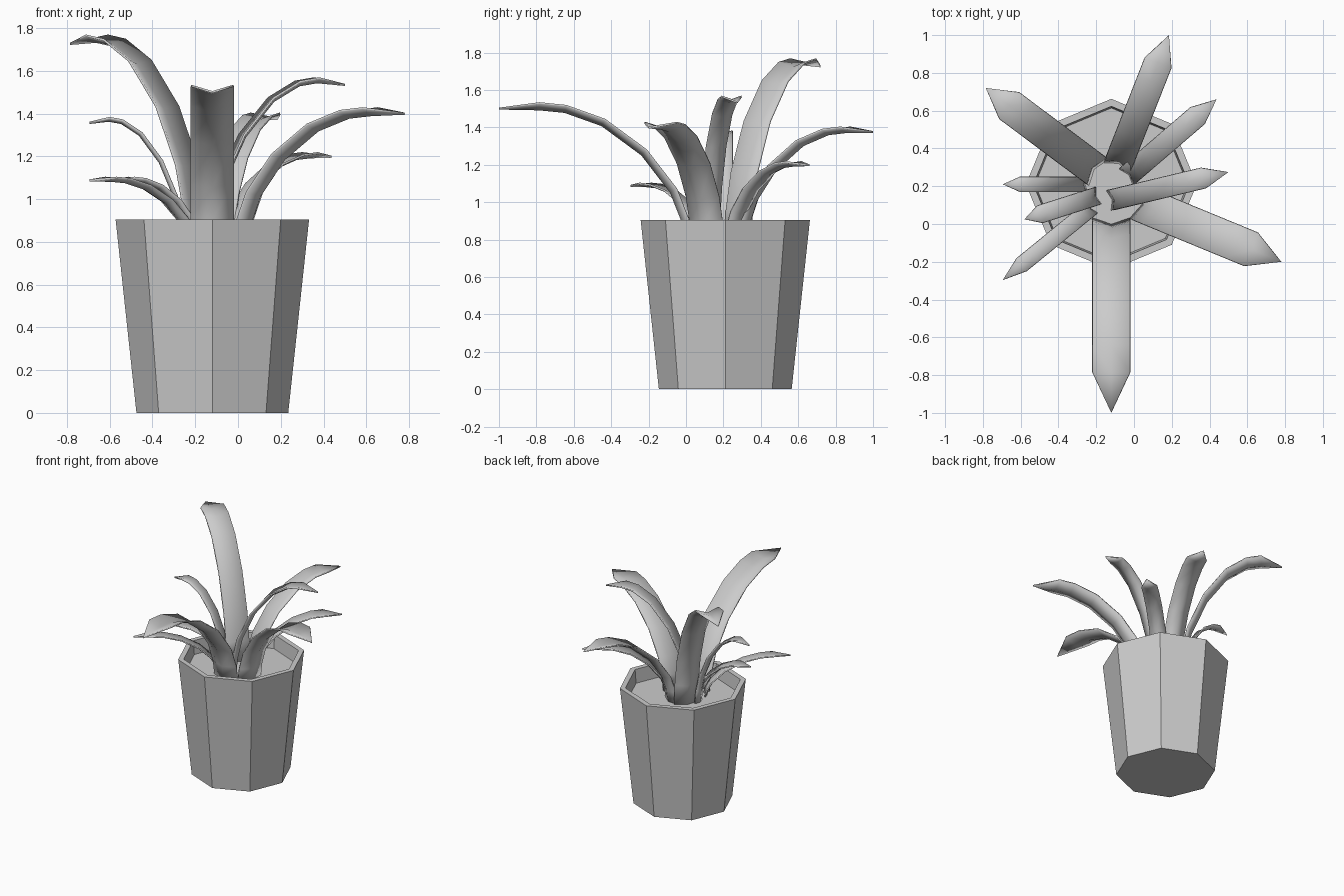
import bpy, bmesh, math
from mathutils import Vector

if "Cube" in bpy.data.objects:
    bpy.data.objects.remove(bpy.data.objects["Cube"])

CX, CY = -0.12, 0.21      # pot axis
SOIL_Z = 0.80


def new_object(name, bm):
    bmesh.ops.recalc_face_normals(bm, faces=bm.faces)
    mesh = bpy.data.meshes.new(name)
    bm.to_mesh(mesh)
    bm.free()
    ob = bpy.data.objects.new(name, mesh)
    bpy.context.collection.objects.link(ob)
    return ob


def octagon_lathe(name, profile):
    """Eight-sided closed shape from (radius, z) rings, capped at both ends."""
    bm = bmesh.new()
    rings = [[bm.verts.new((CX + r * math.cos(i * math.pi / 4),
                            CY + r * math.sin(i * math.pi / 4), z))
              for i in range(8)] for r, z in profile]
    for a, b in zip(rings, rings[1:]):
        for i in range(8):
            j = (i + 1) % 8
            bm.faces.new((a[i], a[j], b[j], b[i]))
    bm.faces.new(rings[0])
    bm.faces.new(rings[-1])
    return new_object(name, bm)


# Arching side profile shared by all leaves: (fraction of reach, fraction of height)
ARCH = [(0, 0), (0.02, 0.17), (0.08, 0.38), (0.235, 0.66),
        (0.45, 0.88), (0.65, 0.98), (0.79, 1.0)]


def leaf(name, root, tip, peak, width):
    """V-folded leaf of even width that arches outwards and ends in a point."""
    root = Vector((root[0], root[1], SOIL_Z - 0.01))
    reach = Vector((tip[0] - root.x, tip[1] - root.y, 0))
    out = reach.normalized()
    side = Vector((-out.y, out.x, 0))
    up = Vector((0, 0, peak - root.z))
    path = [root + reach * t + up * h for t, h in ARCH]
    bm = bmesh.new()
    rows = []
    for i, p in enumerate(path):
        tangent = path[min(i + 1, len(path) - 1)] - path[max(i - 1, 0)]
        fold = tangent.cross(side).normalized() * width * 0.17
        if fold.z > 0:
            fold = -fold
        rows.append([bm.verts.new(v) for v in
                     (p - side * width / 2, p + fold, p + side * width / 2)])
    for a, b in zip(rows, rows[1:]):
        for k in (0, 1):
            bm.faces.new((a[k], a[k + 1], b[k + 1], b[k]))
    point = bm.verts.new(root + reach + up * 0.96)
    for k in (0, 1):
        bm.faces.new((rows[-1][k], rows[-1][k + 1], point))
    ob = new_object(name, bm)
    for poly in ob.data.polygons:
        poly.use_smooth = True
    thick = ob.modifiers.new("thickness", 'SOLIDIFY')
    thick.thickness = 0.01
    thick.offset = 0
    return ob


# Pot with rim and soil floor
octagon_lathe("pot", [(0.355, 0), (0.4525, 0.905), (0.413, 0.905), (0.403, SOIL_Z - 0.02)])
octagon_lathe("soil", [(0.402, SOIL_Z - 0.015), (0.404, SOIL_Z)])

# Leaves: root xy, tip xy, highest z, width
LEAVES = {
    "front_leaf": ((-0.12, 0.03), (-0.12, -1.0), 1.53, 0.20),
    "front_right_leaf": ((0.015, 0.115), (0.78, -0.20), 1.425, 0.19),
    "back_left_leaf": ((-0.19, 0.275), (-0.785, 0.72), 1.765, 0.175),
    "back_leaf": ((-0.09, 0.30), (0.185, 1.0), 1.40, 0.15),
    "back_right_leaf": ((-0.04, 0.25), (0.437, 0.66), 1.215, 0.115),
    "right_leaf": ((-0.13, 0.125), (0.50, 0.275), 1.565, 0.11),
    "left_leaf": ((-0.25, 0.21), (-0.695, 0.21), 1.38, 0.08),
    "front_left_leaf": ((-0.22, 0.09), (-0.695, -0.297), 1.10, 0.085),
    "inner_left_leaf": ((-0.19, 0.15), (-0.58, 0.025), 1.10, 0.095),
}
for name, args in LEAVES.items():
    leaf(name, *args)
